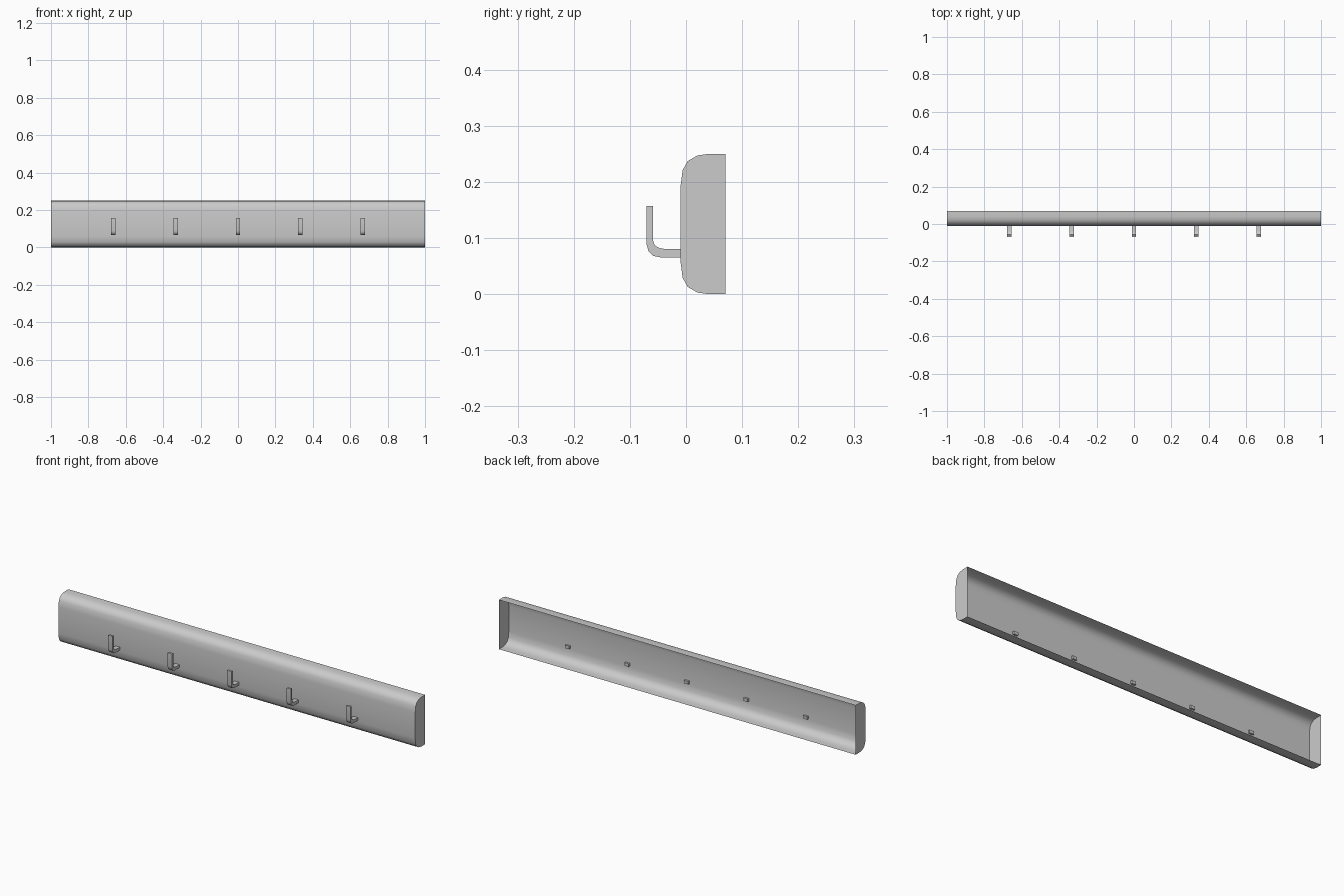
import bpy, bmesh

if "Cube" in bpy.data.objects:
    bpy.data.objects.remove(bpy.data.objects["Cube"])


def extrude_profile(name, profile, x0, x1, open_edge=None):
    """Sweep a closed (y, z) profile along x with capped ends; open_edge skips one side."""
    bm = bmesh.new()
    a = [bm.verts.new((x0, y, z)) for y, z in profile]
    b = [bm.verts.new((x1, y, z)) for y, z in profile]
    n = len(profile)
    for i in range(n):
        if i != open_edge:
            j = (i + 1) % n
            bm.faces.new((a[i], a[j], b[j], b[i]))
    bm.faces.new(a[::-1])
    bm.faces.new(b)
    bmesh.ops.recalc_face_normals(bm, faces=bm.faces)
    mesh = bpy.data.meshes.new(name)
    bm.to_mesh(mesh)
    bm.free()
    obj = bpy.data.objects.new(name, mesh)
    bpy.context.collection.objects.link(obj)
    bpy.ops.object.select_all(action='DESELECT')
    obj.select_set(True)
    bpy.context.view_layer.objects.active = obj
    bpy.ops.object.shade_smooth_by_angle(angle=0.7)
    return obj


# Backboard: rounded hollow shell, open at the back (last profile edge)
upper = [(0.07, 0.25), (0.04, 0.25), (0.02, 0.247), (0.003, 0.237),
         (-0.006, 0.221), (-0.01, 0.19)]
board = upper + [(y, 0.25 - z) for y, z in reversed(upper)]
extrude_profile("backboard", board, -1, 1, open_edge=len(board) - 1)

# Hooks: bent bars whose roots just pass through the board front
hook = [(-0.07, 0.157), (-0.07, 0.088), (-0.067, 0.077), (-0.058, 0.068),
        (-0.043, 0.065), (0.0, 0.065), (0.0, 0.08), (-0.035, 0.08),
        (-0.047, 0.082), (-0.056, 0.087), (-0.059, 0.097), (-0.059, 0.157)]
for i in range(5):
    x = (i - 2) / 3
    extrude_profile(f"hook_{i + 1}", hook, x - 0.012, x + 0.012)
